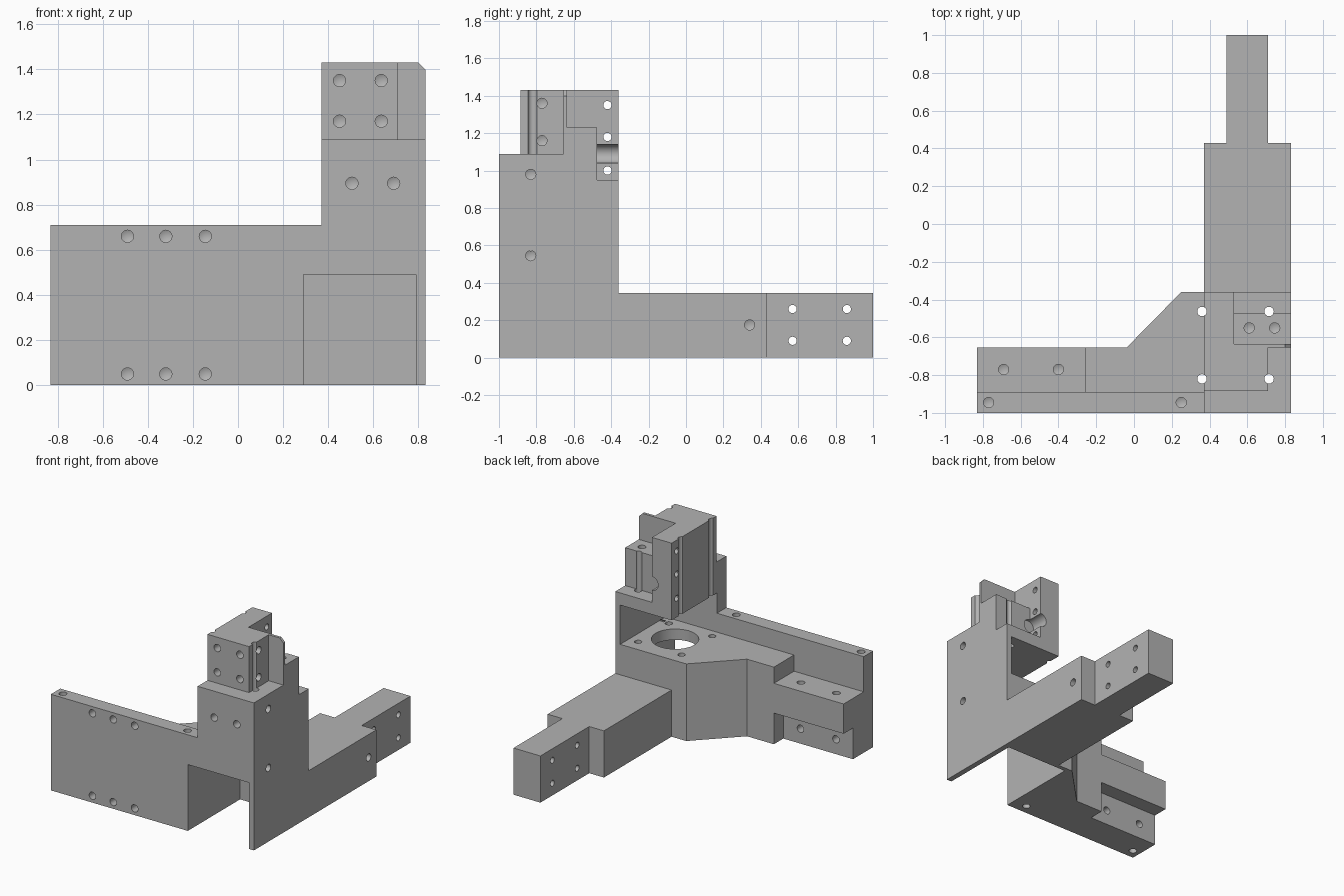
import bpy, bmesh, math
from mathutils import Matrix, Vector

if "Cube" in bpy.data.objects:
    bpy.data.objects.remove(bpy.data.objects["Cube"])

grey = bpy.data.materials.new("machined grey")
grey.use_nodes = True
grey.diffuse_color = (0.45, 0.45, 0.45, 1)
grey.node_tree.nodes["Principled BSDF"].inputs["Base Color"].default_value = (0.45, 0.45, 0.45, 1)


def make(name, bm):
    bmesh.ops.recalc_face_normals(bm, faces=bm.faces[:])
    mesh = bpy.data.meshes.new(name)
    bm.to_mesh(mesh)
    bm.free()
    mesh.materials.append(grey)
    obj = bpy.data.objects.new(name, mesh)
    bpy.context.collection.objects.link(obj)
    return obj


def prism(name, points, extrude):
    """Flat outline pushed along a vector."""
    bm = bmesh.new()
    face = bm.faces.new([bm.verts.new(p) for p in points])
    ext = bmesh.ops.extrude_face_region(bm, geom=[face], use_keep_orig=True)
    verts = [g for g in ext["geom"] if isinstance(g, bmesh.types.BMVert)]
    bmesh.ops.translate(bm, verts=verts, vec=extrude)
    return make(name, bm)


def box(name, x, y, z):
    outline = [(x[0], y[0], z[0]), (x[1], y[0], z[0]), (x[1], y[1], z[0]), (x[0], y[1], z[0])]
    return prism(name, outline, (0, 0, z[1] - z[0]))


def drill(bm, start, direction, depth, radius, tip=0.0):
    """Cylinder from just outside the surface, with an optional drill point."""
    d = Vector(direction)
    start = Vector(start) - d * 0.02
    length = depth + 0.02
    place = Matrix.Translation(start + d * length / 2) @ d.to_track_quat("Z", "Y").to_matrix().to_4x4()
    res = bmesh.ops.create_cone(bm, cap_ends=True, segments=24, radius1=radius,
                                radius2=radius, depth=length, matrix=place)
    if tip:
        faces = {f for v in res["verts"] for f in v.link_faces if len(f.verts) > 4}
        end = max(faces, key=lambda f: f.calc_center_median().dot(d))
        poked = bmesh.ops.poke(bm, faces=[end])
        poked["verts"][0].co += d * tip


def combine(body, other, operation):
    mod = body.modifiers.new("combine", "BOOLEAN")
    mod.operation = operation
    mod.solver = "EXACT"
    mod.object = other
    bpy.ops.object.select_all(action="DESELECT")
    bpy.context.view_layer.objects.active = body
    body.select_set(True)
    bpy.ops.object.modifier_apply(modifier=mod.name)
    bpy.data.objects.remove(other)


# Front plate is the base everything joins onto
bracket = box("mounting_bracket", (-.83, .83), (-1, -.89), (0, .71))

# Gusseted block with the motor shelf
gusset = [(-.26, -.95, 0), (-.26, -.655, 0), (-.04, -.655, 0),
          (.25, -.36, 0), (.83, -.36, 0), (.83, -.95, 0)]
fin = [(.37, -.655, 1.0), (.83, -.655, 1.0), (.83, -.655, 1.40),
       (.80, -.655, 1.43), (.37, -.655, 1.43)]
solids = [
    prism("gusset_block", gusset, (0, 0, .57)),
    # Stepped side rail
    box("rail_upper", (-.83, -.2), (-.95, -.655), (.23, .45)),
    box("rail_lower", (-.83, -.2), (-.95, -.765), (0, .3)),
    # Tower
    box("tower_base", (.37, .83), (-1, -.36), (.5, .95)),
    box("tower_middle", (.37, .83), (-1, -.475), (.9, 1.09)),
    box("tower_step", (.4, .83), (-.645, -.475), (1.0, 1.23)),
    box("tower_spine", (.37, .53), (-.645, -.36), (.9, 1.43)),
    box("tower_head", (.37, .71), (-.885, -.645), (1.0, 1.43)),
    prism("tower_fin", fin, (0, .02, 0)),
    # Rear arm
    box("arm", (.37, .83), (-.5, .43), (0, .345)),
    box("arm_tongue", (.49, .71), (.3, 1), (0, .345)),
]
for part in solids:
    combine(bracket, part, "UNION")

# Motor pocket below the shelf, open window above it
combine(bracket, box("motor_pocket", (.29, .79), (-1.1, -.39), (-.1, .49)), "DIFFERENCE")
combine(bracket, box("shelf_window", (.2, .79), (-.89, -.2), (.57, .86)), "DIFFERENCE")

BLIND, THROUGH, DEPTH, TIP = .027, .022, .075, .012

# Vertical holes: shelf bore, screw access shafts and blind holes
bm = bmesh.new()
drill(bm, (.5375, -.64, .45), (0, 0, 1), .2, .16)
for x in (.36, .715):
    for y in (-.82, -.463):
        drill(bm, (x, y, .45), (0, 0, 1), 1.1, .025)
for x, y, z in ((-.77, -.945, .71), (.25, -.945, .71), (-.69, -.77, .45),
                (-.40, -.77, .45), (.61, -.55, 1.23), (.745, -.55, 1.23)):
    drill(bm, (x, y, z), (0, 0, -1), DEPTH, BLIND, TIP)
for x in (-.77, .18):
    drill(bm, (x, -.93, 0), (0, 0, 1), DEPTH, BLIND, TIP)
combine(bracket, make("vertical_drills", bm), "DIFFERENCE")

# Holes drilled from the front and the back
bm = bmesh.new()
for x in (-.49, -.32, -.145):
    for z in (.05, .66):
        drill(bm, (x, -1, z), (0, 1, 0), DEPTH, BLIND, TIP)
for x in (.45, .635):
    for z in (1.17, 1.35):
        drill(bm, (x, -.885, z), (0, 1, 0), DEPTH, BLIND, TIP)
for x in (.505, .69):
    drill(bm, (x, -1, .895), (0, 1, 0), DEPTH, BLIND, TIP)
for x in (-.69, -.40):
    drill(bm, (x, -.765, .11), (0, -1, 0), DEPTH, BLIND, TIP)
# Round groove in the spine
drill(bm, (.53, -.475, 1.09), (0, 1, 0), .2, .05)
combine(bracket, make("front_drills", bm), "DIFFERENCE")

# Holes drilled from the side
bm = bmesh.new()
for x, y, z in ((.83, -.83, .98), (.83, -.83, .545), (.83, .34, .175),
                (.71, -.77, 1.36), (.71, -.77, 1.16)):
    drill(bm, (x, y, z), (-1, 0, 0), DEPTH, BLIND, TIP)
for y in (.57, .86):
    for z in (.09, .26):
        drill(bm, (.75, y, z), (-1, 0, 0), .3, THROUGH)
for z in (1.0, 1.18, 1.35):
    drill(bm, (.58, -.42, z), (-1, 0, 0), .25, THROUGH)
combine(bracket, make("side_drills", bm), "DIFFERENCE")

bracket.select_set(True)
bpy.context.view_layer.objects.active = bracket
bpy.ops.object.shade_smooth_by_angle(angle=math.radians(30))
